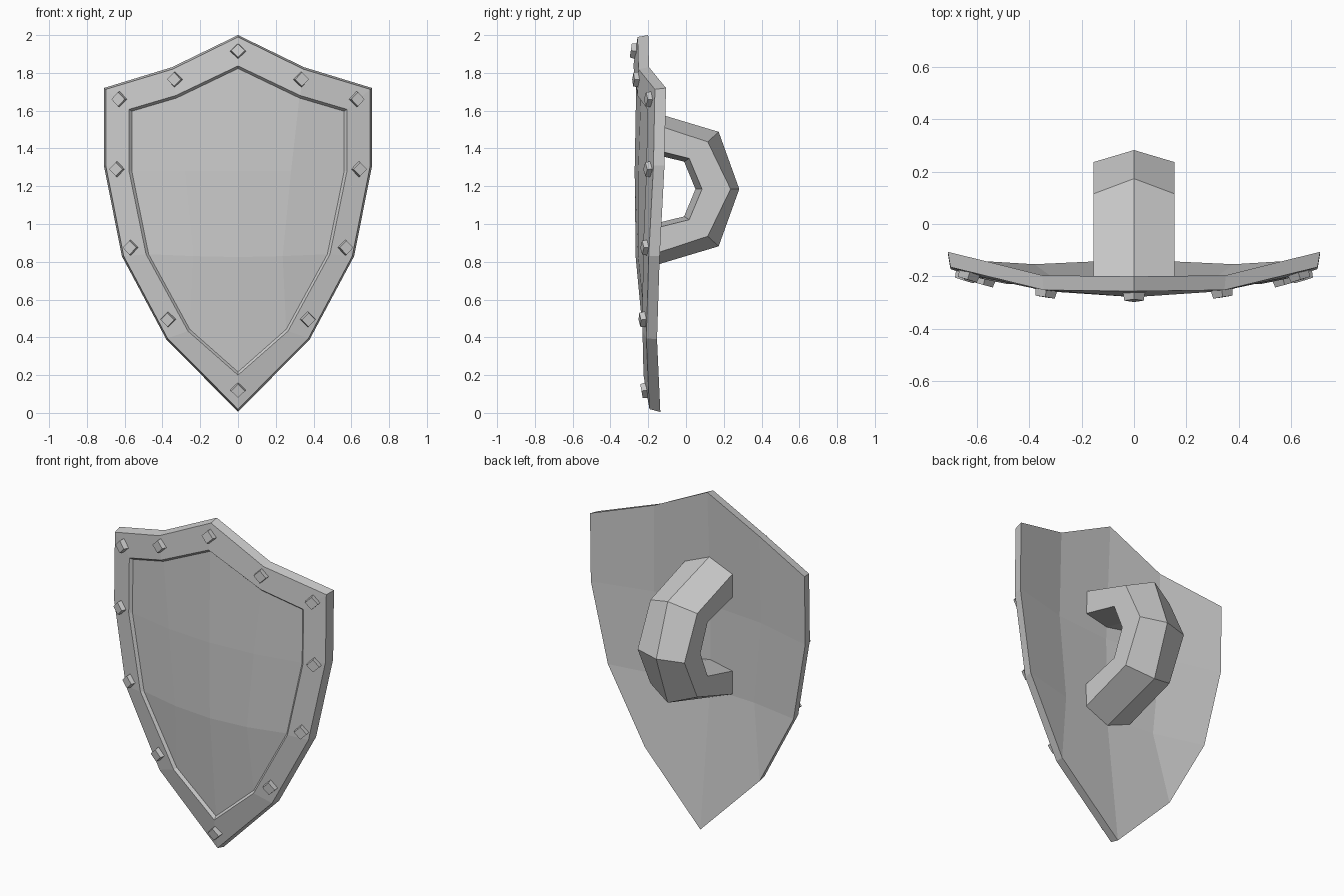
import bpy, bmesh
from mathutils import Vector

if "Cube" in bpy.data.objects:
    bpy.data.objects.remove(bpy.data.objects["Cube"])

# Right half outlines (x, z), from top point to bottom point
BACK = [(0, 2.0), (.35, 1.83), (.71, 1.72), (.71, 1.31), (.615, .83), (.38, .39), (0, .005)]
FRONT = [(0, 1.99), (.345, 1.82), (.70, 1.713), (.70, 1.31), (.605, .83), (.373, .395), (0, .02)]
LIP = [(0, 1.837), (.33, 1.68), (.577, 1.607), (.577, 1.28), (.487, .84), (.265, .433), (0, .2)]
PANEL = [(0, 1.823), (.325, 1.667), (.562, 1.597), (.562, 1.28), (.473, .84), (.255, .442), (0, .217)]
SPINE = [(0, -.19), (.2, -.225), (.83, -.285), (1.3, -.29), (1.83, -.28), (2.0, -.255)]


def depth(x, z):
    """Front surface of the curved shield."""
    for (z0, y0), (z1, y1) in zip(SPINE, SPINE[1:]):
        if z <= z1:
            break
    return y0 + (y1 - y0) * (z - z0) / (z1 - z0) + .24 * x * x


def make(name, verts, faces):
    me = bpy.data.meshes.new(name)
    me.from_pydata(verts, [], faces)
    bm = bmesh.new()
    bm.from_mesh(me)
    bmesh.ops.remove_doubles(bm, verts=bm.verts, dist=1e-5)
    bmesh.ops.recalc_face_normals(bm, faces=bm.faces)
    bm.to_mesh(me)
    bm.free()
    ob = bpy.data.objects.new(name, me)
    bpy.context.collection.objects.link(ob)
    return ob


def loop(half, offset):
    full = half + [(-x, z) for x, z in half[-2:0:-1]]
    return [Vector((x, depth(x, z) + offset, z)) for x, z in full]


def sheet(half, offset):
    """Mirrored faceted surface filling an outline."""
    c, d = half[3], half[4]
    pts = half + [(0, c[1]), (c[0] * .5, c[1]), (0, d[1] - .015), (d[0] * .5, d[1] - .01)]
    quads = [(0, 1, 8, 7), (1, 2, 3, 8), (7, 8, 10, 9), (8, 3, 4, 10), (9, 10, 5, 6), (10, 4, 5)]
    verts, faces = [], []
    for s in (1, -1):
        k = len(verts)
        verts += [(s * x, depth(x, z) + offset, z) for x, z in pts]
        faces += [[k + i for i in q][::s] for q in quads]
    return verts, faces


# Shield body: back sheet, bevelled rim, recessed front panel
verts, faces = sheet(BACK, .055)
for part in (sheet(PANEL, .018),):
    k = len(verts)
    verts += part[0]
    faces += [[k + i for i in f] for f in part[1]]
rings = [loop(BACK, .055), loop(FRONT, 0), loop(LIP, 0), loop(PANEL, .018)]
n, k = len(rings[0]), len(verts)
for r in rings:
    verts += r
for r in range(3):
    for i in range(n):
        j = (i + 1) % n
        a = k + r * n
        faces.append((a + i, a + j, a + n + j, a + n + i))
make("shield_body", verts, faces)

# Diamond studs aligned to the rim surface
STUDS = [(0, 1.915), (.335, 1.765), (.628, 1.66), (.64, 1.29), (.568, .875), (.37, .495), (0, .12)]
e = .01
for i, (sx, z) in enumerate(STUDS):
    for x in sorted({sx, -sx}):
        gx = (depth(x + e, z) - depth(x - e, z)) / (2 * e)
        gz = (depth(x, z + e) - depth(x, z - e)) / (2 * e)
        bpy.ops.mesh.primitive_cone_add(vertices=4, radius1=.045, radius2=.037, depth=.05)
        ob = bpy.context.object
        ob.name = "rim_stud"
        ob.location = (x, depth(x, z), z)
        ob.rotation_euler = Vector((gx, -1, gz)).to_track_quat('Z', 'Y').to_euler()

# Handle: six-sided section (ridged inside and out) swept along a C-shaped path
MID, W = 1.185, .155
# (y, height above middle) for the end, shoulder and middle stations
OUT_RIDGE = [(-.235, .425), (.173, .303), (.282, 0)]
OUT_SIDE = [(-.235, .365), (.115, .25), (.236, 0)]
IN_SIDE = [(-.235, .225), (.017, .162), (.085, 0)]
IN_RIDGE = [(-.235, .2), (-.01, .145), (.05, 0)]
verts = []
for idx, s in ((0, 1), (1, 1), (2, 1), (1, -1), (0, -1)):
    for x, line in ((0, OUT_RIDGE), (W, OUT_SIDE), (W, IN_SIDE),
                    (0, IN_RIDGE), (-W, IN_SIDE), (-W, OUT_SIDE)):
        y, h = line[idx]
        verts.append((x, y, MID + s * h))
faces = [list(range(6)), list(range(24, 30))]
for r in range(4):
    for i in range(6):
        j = (i + 1) % 6
        faces.append((r * 6 + i, r * 6 + j, r * 6 + 6 + j, r * 6 + 6 + i))
make("handle", verts, faces)
